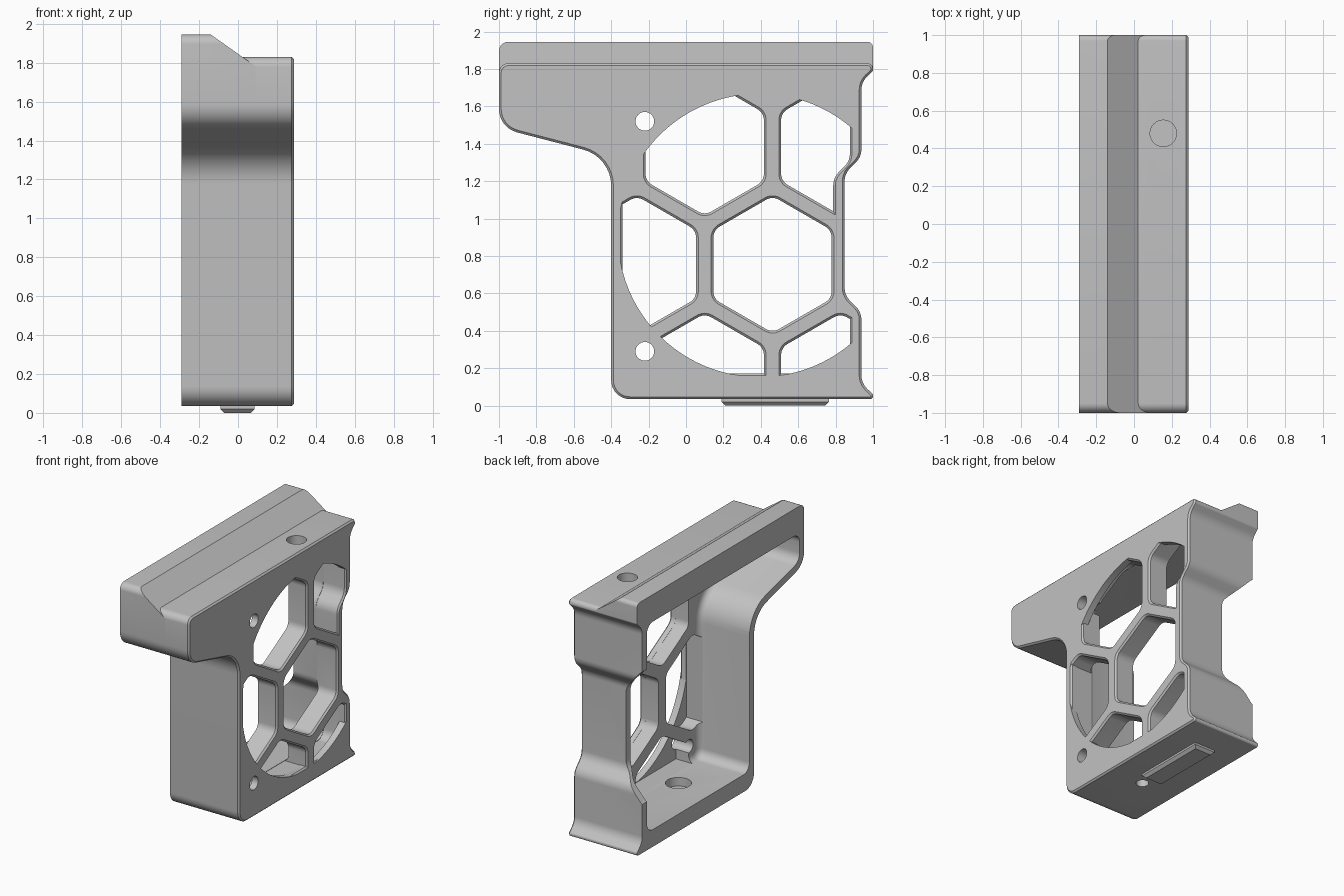
import bpy, bmesh
from math import radians, tan, cos, sin, pi, sqrt
from mathutils import Vector

if "Cube" in bpy.data.objects:
    bpy.data.objects.remove(bpy.data.objects["Cube"])

grey = bpy.data.materials.new("Light grey plastic")
grey.use_nodes = True
COLOUR = (0.54, 0.54, 0.54, 1)
grey.diffuse_color = COLOUR
grey.node_tree.nodes["Principled BSDF"].inputs["Base Color"].default_value = COLOUR


def rounded(corners, seg=8):
    """Turn (y, z, radius) corners into a filleted outline."""
    out = []
    for i, (y, z, r) in enumerate(corners):
        p = Vector((y, z))
        a = (Vector(corners[i - 1][:2]) - p).normalized()
        b = (Vector(corners[(i + 1) % len(corners)][:2]) - p).normalized()
        half = a.angle(b) / 2
        centre = p + (a + b).normalized() * (r / sin(half))
        s = p + a * (r / tan(half)) - centre
        e = p + b * (r / tan(half)) - centre
        sweep = s.angle_signed(e)
        for k in range(seg + 1):
            t = -sweep * k / seg
            out.append(centre + Vector((s.x * cos(t) - s.y * sin(t),
                                        s.x * sin(t) + s.y * cos(t))))
    return out


def inset(points, d):
    """Move an anticlockwise outline inwards by d."""
    out = []
    for i, p in enumerate(points):
        a = (p - points[i - 1]).normalized()
        b = (points[(i + 1) % len(points)] - p).normalized()
        n1, n2 = Vector((-a.y, a.x)), Vector((-b.y, b.x))
        out.append(p + (n1 + n2) * (d / (1 + n1.dot(n2))))
    return out


def prism(name, outlines, stations, axis="x"):
    """Skin anticlockwise outlines through (position, inset) stations."""
    bm = bmesh.new()
    for pts in outlines:
        loops = []
        for pos, d in stations:
            loops.append([bm.verts.new({"x": (pos, p.x, p.y),
                                        "y": (p.x, -pos, p.y),
                                        "z": (p.x, p.y, pos)}[axis])
                          for p in inset(pts, d)])
        n = len(pts)
        for la, lb in zip(loops, loops[1:]):
            for i in range(n):
                j = (i + 1) % n
                bm.faces.new((la[i], la[j], lb[j], lb[i]))
        bm.faces.new(loops[0][::-1])
        bm.faces.new(loops[-1])
    mesh = bpy.data.meshes.new(name)
    bm.to_mesh(mesh)
    bm.free()
    mesh.materials.append(grey)
    ob = bpy.data.objects.new(name, mesh)
    bpy.context.collection.objects.link(ob)
    return ob


def activate(ob):
    bpy.ops.object.select_all(action="DESELECT")
    ob.select_set(True)
    bpy.context.view_layer.objects.active = ob


def combine(ob, other, operation):
    mod = ob.modifiers.new("Boolean", "BOOLEAN")
    mod.operation, mod.object, mod.solver = operation, other, "EXACT"
    activate(ob)
    bpy.ops.object.modifier_apply(modifier=mod.name)
    bpy.data.objects.remove(other)


def circle(cy, cz, r, n=32):
    return [Vector((cy + r * cos(2 * pi * k / n), cz + r * sin(2 * pi * k / n)))
            for k in range(n)]


def housing_outline(top):
    return rounded([
        (-1, top, .05), (-1, 1.486, .13), (-.4, 1.33, .2), (-.4, .035, .1),
        (1, .035, .015), (1, .06, .016), (.938, .12, .1), (.938, .5, .1),
        (.848, .59, .1), (.848, 1.24, .1), (.938, 1.33, .1), (.938, 1.73, .1),
        (1, 1.79, .016), (1, top, .03)])


# Housing block with a chamfered face, plus the taller sloped ridge
body = prism("housing", [housing_outline(1.83)],
             [(-.29, 0), (.276, 0), (.288, .012)])
ridge = prism("ridge", [housing_outline(1.945)], [(-.29, 0), (.09, 0)])
slope = [Vector(p) for p in ((-.218, 2), (.113, 1.766), (.4, 1.766), (.4, 2))]
combine(ridge, prism("slope_cutter", [slope], [(-1.2, 0), (1.2, 0)], "y"), "DIFFERENCE")
combine(body, ridge, "UNION")

# Hollow interior, open on the rear side, with a filleted floor
cavity = rounded([
    (-.945, 1.74, .07), (-.945, 1.529, .08), (-.345, 1.374, .25),
    (-.345, .165, .07), (.882, .165, .07), (.882, .525, .1), (.793, .614, .1),
    (.793, 1.216, .1), (.882, 1.305, .1), (.882, 1.74, .07)])
fillet = [(.13 - .05 * (1 - sin(t)), .05 * (1 - cos(t)))
          for t in [radians(a) for a in (0, 22, 45, 67, 90)]]
combine(body, prism("cavity_cutter", [cavity], [(-.4, 0)] + fillet), "DIFFERENCE")

# Waist of the back wall, cut away from the open side
waist = rounded([(-.5, .38, .01), (-.29, .4, .05), (-.09, .62, .1),
                 (-.09, 1.2, .1), (-.29, 1.41, .05), (-.5, 1.43, .01)])
combine(body, prism("waist_cutter", [waist], [(-1.1, 0), (-.7, 0)], "y"), "DIFFERENCE")

# Honeycomb openings clipped by the fan circle, leaving a thin lip in front
PITCH, SIDE = .725, .635 / sqrt(3)
hexes = []
for row, cols in ((-1, (-.5, .5)), (0, (-1, 0)), (1, (-.5, .5))):
    for col in cols:
        cy, cz = .4625 + col * PITCH, .755 + row * PITCH * sqrt(3) / 2
        hexes.append(rounded([(cy - SIDE * sin(k * pi / 3),
                               cz + SIDE * cos(k * pi / 3), .07)
                              for k in range(6)], 6))
pockets = prism("pocket_cutter", hexes, [(.1, 0), (.237, 0)])
combine(pockets, prism("pocket_clip", [cavity], [(0, .002), (.4, .002)]), "INTERSECT")
combine(body, pockets, "DIFFERENCE")
openings = prism("opening_cutter", hexes,
                 [(.2, .001), (.276, .001), (.288, -.011), (.3, -.023)])
combine(openings, prism("opening_clip", [cavity],
                        [(.1, .006), (.277, .006), (.289, -.006), (.35, -.067)]), "INTERSECT")
combine(openings, prism("fan_clip", [circle(.393, .91, .757, 96)],
                        [(-.2, 0), (.5, 0)]), "INTERSECT")
combine(body, openings, "DIFFERENCE")

# Screw holes in the face, the top and the floor
screws = [circle(-.22, z, .05) for z in (1.52, .29)]
combine(body, prism("screw_cutter", screws, [(0, 0), (.4, 0)]), "DIFFERENCE")
for name, x, y, r, low, high in (("top_hole_cutter", .155, .48, .07, 1.755, 2),
                                 ("floor_hole_cutter", 0, .09, .045, -.1, .3),
                                 ("counterbore_cutter", 0, .09, .09, .1, .3)):
    combine(body, prism(name, [circle(x, y, r)], [(low, 0), (high, 0)], "z"), "DIFFERENCE")

# Tapered locating pad underneath
pad_outline = [Vector(p) for p in ((-.09, .19), (.085, .19), (.085, .765), (-.09, .765))]
pad = prism("bottom_pad", [pad_outline], [(0, .02), (.02, 0), (.06, 0)], "z")

for ob in (body, pad):
    activate(ob)
    bpy.ops.object.shade_smooth_by_angle(angle=radians(25))
